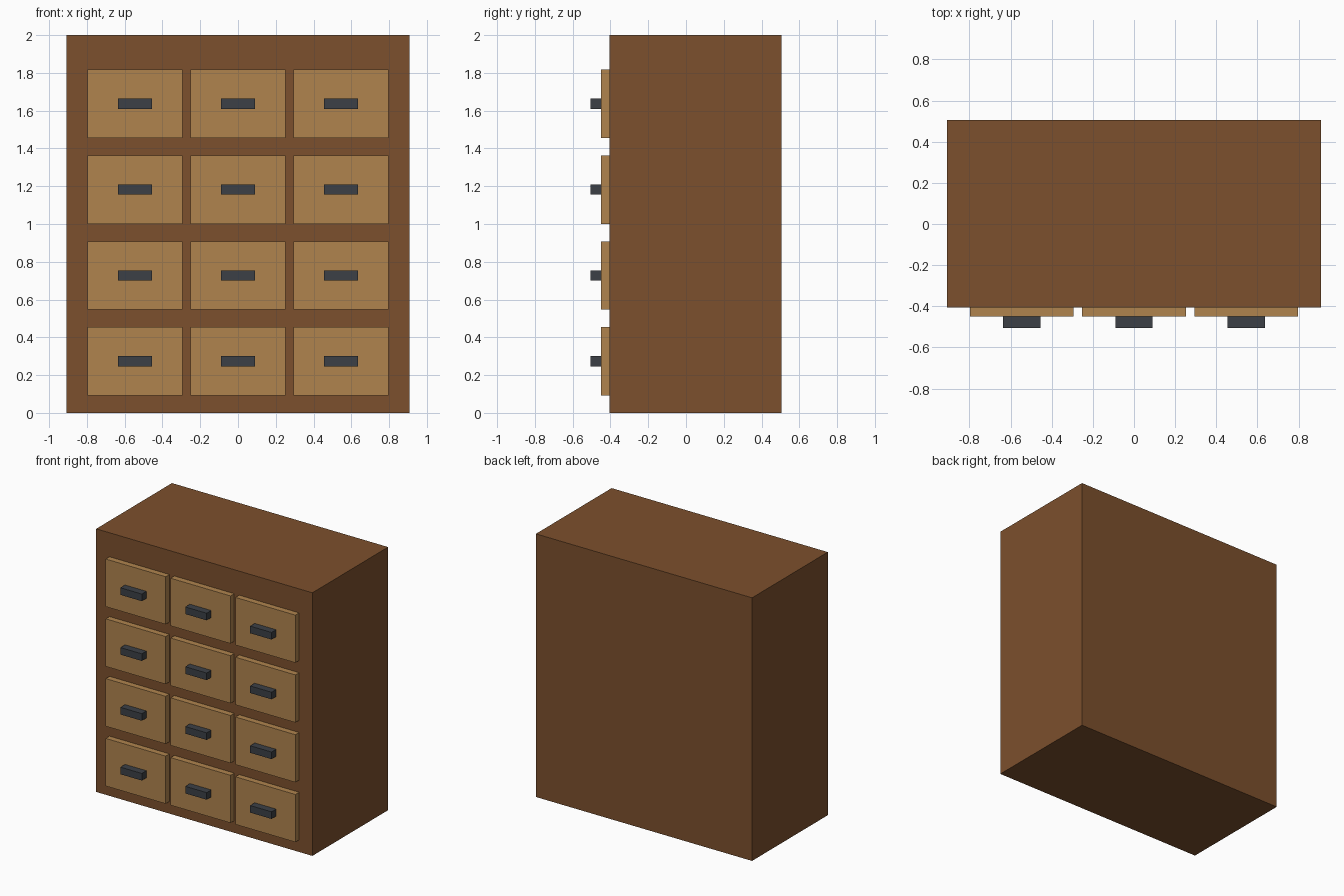
import bpy

cube = bpy.data.objects.get("Cube")
if cube:
    bpy.data.objects.remove(cube, do_unlink=True)


def make_material(name, color):
    mat = bpy.data.materials.new(name)
    mat.use_nodes = True
    mat.diffuse_color = (*color, 1)
    mat.node_tree.nodes["Principled BSDF"].inputs["Base Color"].default_value = (*color, 1)
    return mat


def box(name, low, high, mat):
    """Add a flat-shaded box spanning two opposite corners."""
    center = [(a + b) / 2 for a, b in zip(low, high)]
    bpy.ops.mesh.primitive_cube_add(size=1, location=center)
    obj = bpy.context.object
    obj.name = obj.data.name = name
    for vert in obj.data.vertices:
        vert.co = [c * (b - a) for c, a, b in zip(vert.co, low, high)]
    obj.data.materials.append(mat)
    return obj


dark_wood = make_material("dark wood", (0.202, 0.080, 0.026))
light_wood = make_material("light wood", (0.434, 0.231, 0.076))
dark_metal = make_material("dark metal", (0.045, 0.051, 0.061))

# Cabinet body
FACE = -0.405
box("cabinet_body", (-0.909, FACE, 0), (0.909, 0.505, 2), dark_wood)

# Grid of drawers, each with a bar handle
COLUMNS, ROWS = 3, 4
STEP_X, STEP_Z = 0.5455, 0.4545
DRAWER_FRONT, HANDLE_FRONT = -0.45, -0.505
for row in range(ROWS):
    z = 0.273 + row * STEP_Z
    for col in range(COLUMNS):
        x = (col - 1) * STEP_X
        tag = f"row_{row + 1}_column_{col + 1}"
        box(f"drawer_front_{tag}", (x - 0.252, DRAWER_FRONT, z - 0.181),
            (x + 0.252, FACE + 0.005, z + 0.181), light_wood)
        box(f"drawer_handle_{tag}", (x - 0.09, HANDLE_FRONT, z - 0.027),
            (x + 0.09, DRAWER_FRONT + 0.005, z + 0.027), dark_metal)
